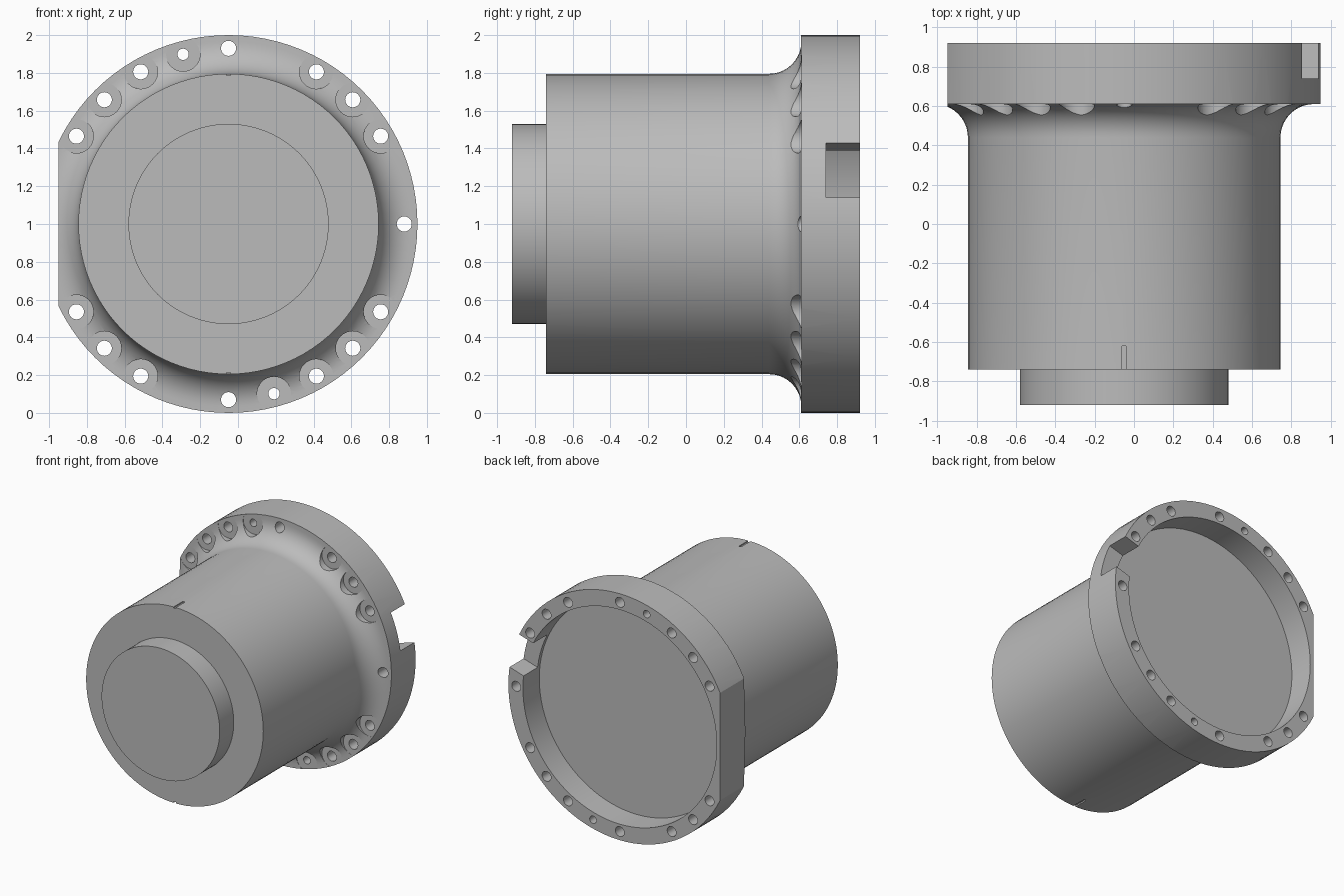
import bpy, bmesh
from math import pi, sin, cos, radians
from mathutils import Matrix, Vector

cube = bpy.data.objects.get("Cube")
if cube:
    bpy.data.objects.remove(cube, do_unlink=True)

AXIS = Vector((-0.05, 0, 1))      # the turning axis runs along y through here

grey = bpy.data.materials.new("plain grey")
grey.use_nodes = True
grey.diffuse_color = (0.5, 0.5, 0.5, 1)
grey.node_tree.nodes["Principled BSDF"].inputs["Base Color"].default_value = (0.5, 0.5, 0.5, 1)


def make_object(name, bm):
    bmesh.ops.recalc_face_normals(bm, faces=bm.faces)
    mesh = bpy.data.meshes.new(name)
    bm.to_mesh(mesh)
    bm.free()
    mesh.materials.append(grey)
    obj = bpy.data.objects.new(name, mesh)
    obj.location = AXIS
    bpy.context.collection.objects.link(obj)
    return obj


def add_rod(bm, angle, ring, radius, y0, y1, sides=32):
    """Cylinder along y, at an angle on a bolt circle."""
    a = radians(angle)
    place = Matrix.Translation((ring * cos(a), (y0 + y1) / 2, ring * sin(a)))
    bmesh.ops.create_cone(bm, cap_ends=True, segments=sides, radius1=radius, radius2=radius,
                          depth=y1 - y0, matrix=place @ Matrix.Rotation(pi / 2, 4, "X"))


def add_box(bm, centre, size, angle=0):
    """Box turned about the y axis by an angle."""
    turn = Matrix.Rotation(-radians(angle), 4, "Y")
    bmesh.ops.create_cube(bm, size=1, matrix=turn @ Matrix.Translation(centre)
                          @ Matrix.Diagonal((*size, 1)))


# Turned housing: boss, barrel, fillet, flange and rear recess as one profile
fillet = [(0.965 - 0.17 * cos(t), 0.44 + 0.17 * sin(t))
          for t in (pi / 2 * i / 10 for i in range(11))]
profile = [(0, -0.92), (0.53, -0.92), (0.53, -0.74), (0.795, -0.74), *fillet,
           (1, 0.61), (1, 0.92), (0.87, 0.92), (0.87, 0.71), (0, 0.71)]
bm = bmesh.new()
points = [bm.verts.new((r, y, 0)) for r, y in profile]
edges = [bm.edges.new(pair) for pair in zip(points, points[1:])]
bmesh.ops.spin(bm, geom=points + edges, cent=(0, 0, 0), axis=(0, 1, 0),
               angle=2 * pi, steps=96, use_merge=True)
bmesh.ops.remove_doubles(bm, verts=bm.verts, dist=1e-4)
housing = make_object("flanged_housing", bm)

# Spot faces, side flat, key notch and alignment grooves
spot_angles = [s * a for s in (1, -1) for a in (30, 45, 60, 120, 135, 150)]
small_angles = [105, -75]
bm = bmesh.new()
for angle in spot_angles + small_angles:
    add_rod(bm, angle, 0.93, 0.09, 0.4, 0.611)
add_box(bm, (-1.1, 0.75, 0), (0.4, 0.8, 2.4))
add_box(bm, (0.95, 0.89, 0), (0.3, 0.3, 0.3), 16.7)
for side in (1, -1):
    add_box(bm, (0, -0.685, side * 0.815), (0.02, 0.11 + 0.02, 0.06))
relief_cutter = make_object("relief_cutter", bm)

# Bolt holes through the flange
bm = bmesh.new()
for angle in spot_angles + [0, 90, -90]:
    add_rod(bm, angle, 0.93, 0.04, 0.3, 1.1, 24)
for angle in small_angles:
    add_rod(bm, angle, 0.93, 0.03, 0.3, 1.1, 24)
hole_cutter = make_object("hole_cutter", bm)

# Cut the housing and shade it
bpy.ops.object.select_all(action="DESELECT")
bpy.context.view_layer.objects.active = housing
housing.select_set(True)
for cutter in (relief_cutter, hole_cutter):
    cut = housing.modifiers.new(cutter.name, "BOOLEAN")
    cut.operation = "DIFFERENCE"
    cut.solver = "EXACT"
    cut.object = cutter
    bpy.ops.object.modifier_apply(modifier=cut.name)
    bpy.data.objects.remove(cutter, do_unlink=True)
bpy.ops.object.shade_smooth_by_angle(angle=radians(20))
